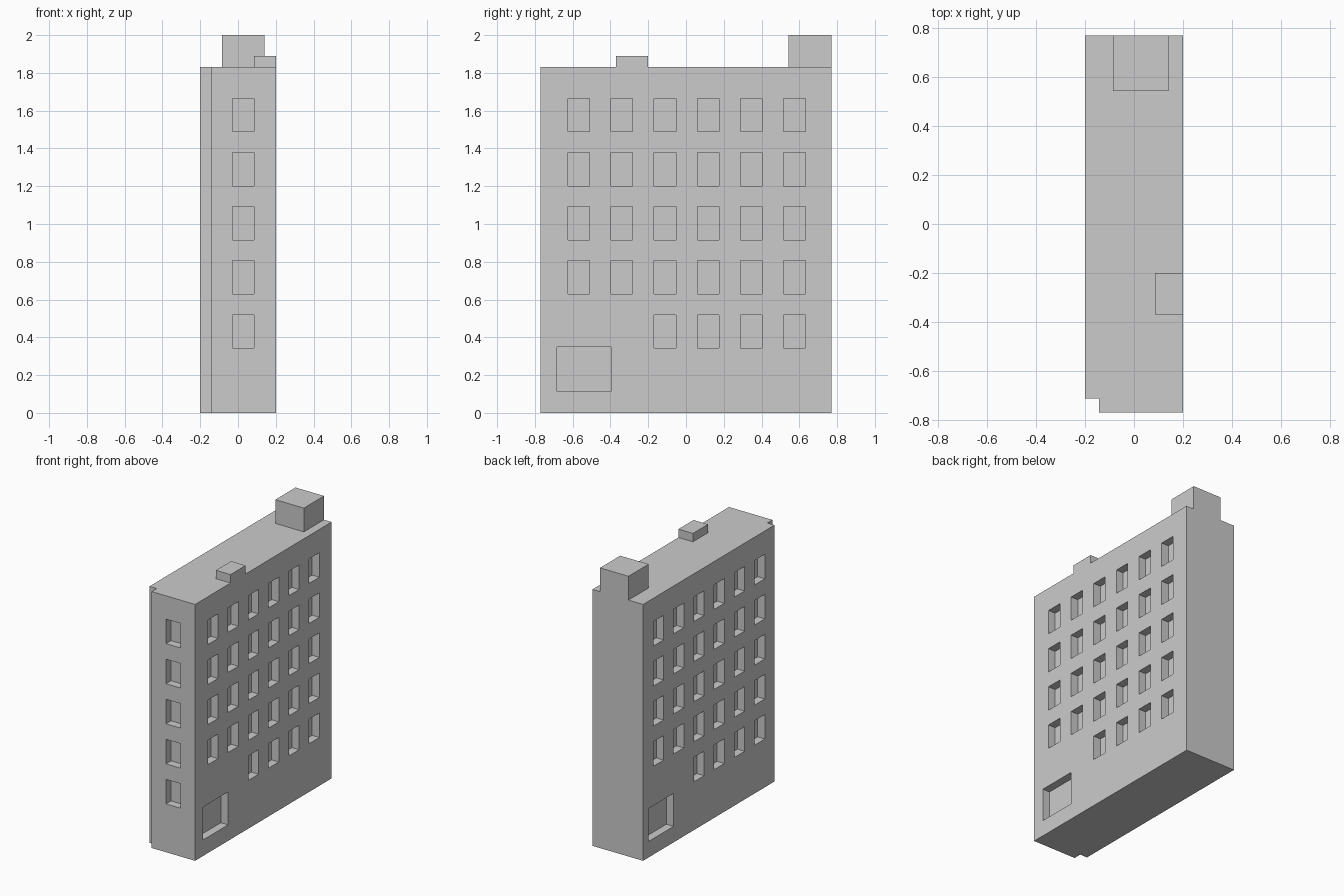
import bpy
import bmesh
from mathutils import Vector

cube = bpy.data.objects.get("Cube")
if cube:
    bpy.data.objects.remove(cube, do_unlink=True)

# One plain grey for the whole building
grey = bpy.data.materials.new("concrete grey")
grey.use_nodes = True
colour = (0.6, 0.6, 0.6, 1)
grey.diffuse_color = colour
grey.node_tree.nodes["Principled BSDF"].inputs["Base Color"].default_value = colour

HALF_X, HALF_Y, ROOF = 0.2, 0.77, 1.83
STEP = 0.057      # corner notch and window recess depth
WIN_W, WIN_H = 0.115, 0.175
ROWS = [0.432 + 0.286 * i for i in range(5)]


def add_object(name, bm):
    bmesh.ops.recalc_face_normals(bm, faces=bm.faces)
    mesh = bpy.data.meshes.new(name)
    bm.to_mesh(mesh)
    bm.free()
    mesh.materials.append(grey)
    obj = bpy.data.objects.new(name, mesh)
    bpy.context.collection.objects.link(obj)
    return obj


def add_box(bm, low, high):
    low, high = Vector(low), Vector(high)
    verts = bmesh.ops.create_cube(bm, size=1)["verts"]
    bmesh.ops.scale(bm, vec=high - low, verts=verts)
    bmesh.ops.translate(bm, vec=(low + high) / 2, verts=verts)


def box_object(name, low, high):
    bm = bmesh.new()
    add_box(bm, low, high)
    return add_object(name, bm)


# Main block: footprint with one notched corner, extruded to the roof
bm = bmesh.new()
footprint = [(HALF_X, -HALF_Y), (HALF_X, HALF_Y), (-HALF_X, HALF_Y),
             (-HALF_X, -HALF_Y + STEP), (-HALF_X + STEP, -HALF_Y + STEP),
             (-HALF_X + STEP, -HALF_Y)]
base = bm.faces.new([bm.verts.new((x, y, 0)) for x, y in footprint])
top = bmesh.ops.extrude_face_region(bm, geom=[base])["geom"]
bmesh.ops.translate(bm, vec=(0, 0, ROOF),
                    verts=[v for v in top if isinstance(v, bmesh.types.BMVert)])
building = add_object("building_block", bm)

# Recess cutters: both long walls, the left one turned half a circle
bm = bmesh.new()


def side_recess(side, centre_y, centre_z, width, height):
    shift = 0 if side > 0 else STEP / 2
    y = side * centre_y + shift
    xs = sorted((side * (HALF_X - STEP), side * (HALF_X + STEP)))
    add_box(bm, (xs[0], y - width / 2, centre_z - height / 2),
            (xs[1], y + width / 2, centre_z + height / 2))


for side in (1, -1):
    for row, z in enumerate(ROWS):
        for col in range(6):
            if row > 0 or col > 1:
                side_recess(side, -0.568 + 0.2285 * col, z, WIN_W, WIN_H)
    side_recess(side, -0.54, 0.232, 0.285, 0.235)   # wide ground opening

# Single window column on the front end
for z in ROWS:
    add_box(bm, (0.028 - WIN_W / 2, -HALF_Y - STEP, z - WIN_H / 2),
            (0.028 + WIN_W / 2, -HALF_Y + STEP, z + WIN_H / 2))
cutter = add_object("recess_cutter", bm)
cutter.hide_render = True

cut = building.modifiers.new("recesses", "BOOLEAN")
cut.operation = "DIFFERENCE"
cut.solver = "EXACT"
cut.object = cutter
bpy.context.view_layer.objects.active = building
bpy.ops.object.modifier_apply(modifier=cut.name)
bpy.data.objects.remove(cutter, do_unlink=True)

# Roof boxes
box_object("roof_stairhead", (-0.085, 0.543, ROOF), (0.14, HALF_Y, 2))
box_object("roof_chimney", (0.085, -0.37, ROOF), (HALF_X, -0.2, 1.89))
